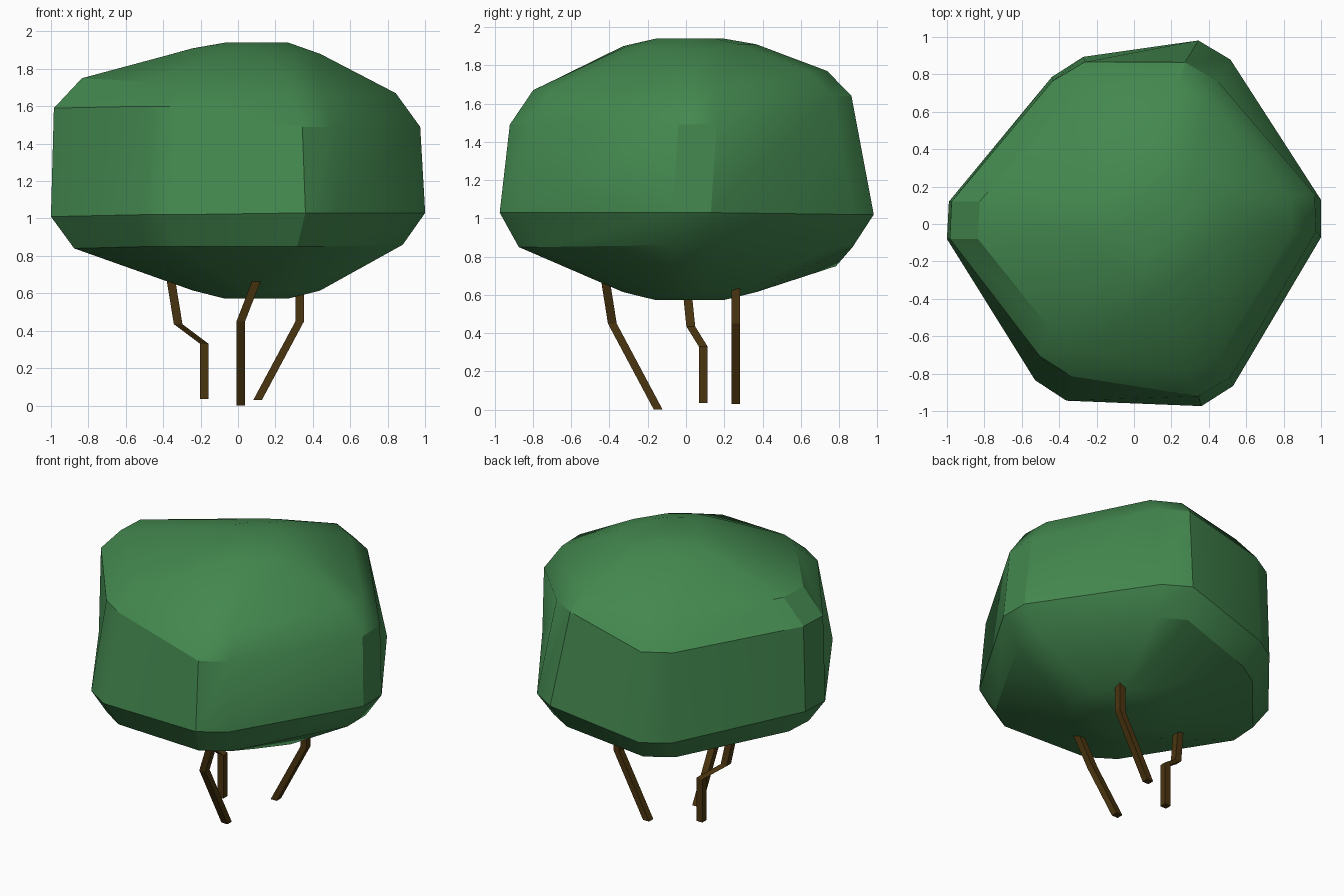
import bpy, bmesh
from mathutils import Vector

if "Cube" in bpy.data.objects:
    bpy.data.objects.remove(bpy.data.objects["Cube"])


def material(name, color):
    m = bpy.data.materials.new(name)
    m.diffuse_color = color
    m.use_nodes = True
    m.node_tree.nodes["Principled BSDF"].inputs["Base Color"].default_value = m.diffuse_color
    return m


def loft(name, rings, mat, smooth):
    bm = bmesh.new()
    loops = [[bm.verts.new(p) for p in ring] for ring in rings]
    n = len(loops[0])
    for a, b in zip(loops, loops[1:]):
        for i in range(n):
            j = (i + 1) % n
            bm.faces.new((a[i], a[j], b[j], b[i]))
    bm.faces.new(loops[0][::-1])
    bm.faces.new(loops[-1])
    bmesh.ops.recalc_face_normals(bm, faces=bm.faces)
    me = bpy.data.meshes.new(name)
    bm.to_mesh(me)
    bm.free()
    me.materials.append(mat)
    ob = bpy.data.objects.new(name, me)
    bpy.context.collection.objects.link(ob)
    if smooth:
        bpy.ops.object.select_all(action='DESELECT')
        ob.select_set(True)
        bpy.context.view_layer.objects.active = ob
        bpy.ops.object.shade_smooth_by_angle(angle=0.5)
    return ob


def chamfered(corners, half):
    """Split every hexagon corner into two points along its tangent."""
    pts = []
    for i, c in enumerate(corners):
        t = Vector(corners[(i + 1) % 6]) - Vector(corners[i - 1])
        t.z = 0
        t = t.normalized() * half
        pts += [Vector(c) - t, Vector(c) + t]
    return pts


def cap(xy, z, scale):
    return [(0.1 + (x - 0.1) * scale, 0.02 + (y - 0.02) * scale, z) for x, y, _ in xy]


leaf = material("leaf_green", (0.056, 0.243, 0.077, 1))
bark = material("bark_brown", (0.07, 0.036, 0.005, 1))

# Canopy: uneven hexagonal sections, corners ordered right, back, left, front
lower = [(.88, .03, .86), (.38, .82, .85), (-.31, .73, .75),
         (-.87, .02, .84), (-.40, -.79, .85), (.40, -.82, .85)]
widest = [(1.0, .03, 1.03), (.43, .93, 1.02), (-.355, .84, .90),
          (-.995, .02, 1.01), (-.445, -.89, 1.02), (.445, -.92, 1.03)]
upper = [(.97, .06, 1.49), (.36, .815, 1.64), (-.35, .815, 1.51),
         (-.98, .02, 1.59), (-.42, -.76, 1.60), (.43, -.87, 1.49)]
shoulder = [(.84, .05, 1.67), (.32, .69, 1.77), (-.30, .68, 1.68),
            (-.83, .02, 1.75), (-.36, -.62, 1.73), (.37, -.75, 1.67)]
crown = [(.44, .03, 1.88), (.23, .32, 1.91), (-.04, .32, 1.89),
         (-.24, .02, 1.91), (-.03, -.28, 1.90), (.23, -.28, 1.89)]

sections = [(cap(crown, .572, .5), .045), (cap(crown, .615, 1), .09),
            (lower, .1), (widest, .1), (upper, .1), (shoulder, .1),
            (crown, .09), (cap(crown, 1.94, .5), .045)]
loft("canopy", [chamfered(c, h) for c, h in sections], leaf, True)

# Trunks: bent square stems
stems = {
    "left_stem": [(-.18, .09, .035), (-.18, .09, .33), (-.32, .025, .435), (-.36, .0, .68)],
    "front_stem": [(.015, -.145, .0), (.015, -.385, .45), (.10, -.42, .67)],
    "right_stem": [(.105, .26, .03), (.33, .26, .45), (.33, .26, .66)],
}
square = [(-1, -1), (1, -1), (1, 1), (-1, 1)]
for name, path in stems.items():
    loft(name, [[(x + sx * .023, y + sy * .023, z) for sx, sy in square]
                for x, y, z in path], bark, False)
